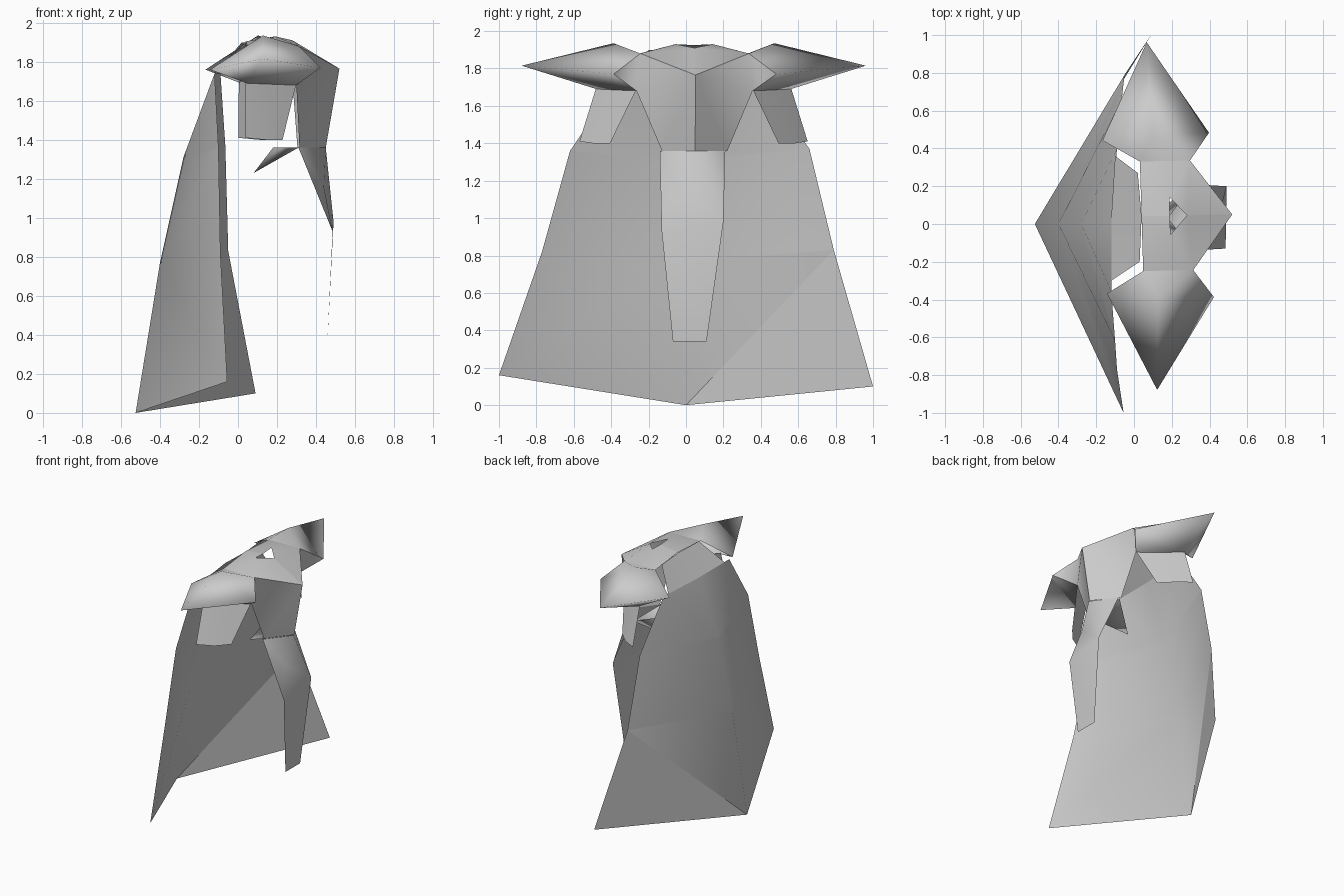
import bpy
import bmesh

cube = bpy.data.objects.get("Cube")
if cube:
    bpy.data.objects.remove(cube, do_unlink=True)

grey = bpy.data.materials.new("light_grey")
grey.use_nodes = True
colour = (0.6, 0.6, 0.6, 1)
grey.diffuse_color = colour
grey.node_tree.nodes["Principled BSDF"].inputs["Base Color"].default_value = colour


def sheet(name, points, faces, smooth=True):
    """Thin surface: faces are strings of point names."""
    bm = bmesh.new()
    v = {k: bm.verts.new(p) for k, p in points.items()}
    for f in faces.split():
        bm.faces.new([v[k] for k in f])
    bmesh.ops.triangulate(bm, faces=[f for f in bm.faces if len(f.verts) > 4])
    bmesh.ops.recalc_face_normals(bm, faces=bm.faces)
    for f in bm.faces:
        f.smooth = smooth
    me = bpy.data.meshes.new(name)
    bm.to_mesh(me)
    bm.free()
    me.materials.append(grey)
    ob = bpy.data.objects.new(name, me)
    bpy.context.collection.objects.link(ob)
    return ob


def turned(points, side=1):
    """Hood frame: mirrored by side, then turned and shifted slightly."""
    out = {}
    for k, (x, y, z) in points.items():
        y *= side
        out[k] = (x - 0.03 * y, y + 0.04 + 0.02 * x, z)
    return out


# Cape: rows of (right end, back ridge, left end), from hem to collar
rows = [
    ((-0.055, -1.0, 0.16), (-0.525, 0, 0.0), (0.09, 1.0, 0.1)),
    ((-0.09, -0.77, 0.82), (-0.4, 0, 0.77), (-0.05, 0.79, 0.83)),
    ((-0.1, -0.62, 1.36), (-0.28, 0, 1.31), (-0.065, 0.66, 1.37)),
    ((-0.12, -0.36, 1.74), (-0.12, 0, 1.74), (-0.09, 0.4, 1.74)),
]
for name, low, high in zip(("cape_lower", "cape_middle", "cape_upper"), rows, rows[1:]):
    pts = dict(zip("abcdef", low + high))
    if name == "cape_lower":
        sheet(name, pts, "abe aed bfe")
        sheet("cape_lower_flat_panel", pts, "bcf", False)
    else:
        sheet(name, pts, "abd bed bcf bfe")

# Neck panel joining the collar to the back of the crown
sheet("neck_panel", {
    "a": (-0.12, -0.3, 1.74), "b": (-0.12, 0.04, 1.74), "c": (-0.1, 0.36, 1.74),
    "d": (0.03, -0.2, 1.9), "e": (0.04, 0.04, 1.9), "f": (0.02, 0.27, 1.9)},
    "abed bcfe")

# Hood: each half has crown, pointed cap, face side and hanging flap
half = {
    "t": (0.095, 0.92, 1.815),   # cap tip
    "a": (0.115, 0.43, 1.935),   # cap peak
    "b": (-0.155, 0.405, 1.76),  # cap back corner
    "f": (0.41, 0.435, 1.77),    # cap front corner
    "n": (0.305, 0.29, 1.88),    # front notch
    "m": (0.04, 0.29, 1.88),     # back notch
    "p": (0.19, 0.1, 1.93),      # crown peak
    "r": (0.04, 0.0, 1.905),     # crown back
    "h": (0.28, 0.0, 1.91),      # crown opening front
    "q": (0.19, 0.0, 1.925),     # crown opening back
    "v": (0.52, 0.0, 1.765),     # brow
    "s": (0.29, 0.31, 1.68),     # cheek
    "u": (0.03, 0.52, 1.69),     # flap root
    "j": (0.31, 0.175, 1.36),    # jaw corner
    "c": (0.45, 0.0, 1.36),      # chin
}
for side, word in ((-1, "right"), (1, "left")):
    pts = turned(half, side)

    def part(name, faces):
        used = {k: p for k, p in pts.items() if k in faces}
        sheet(word + name, used, faces)

    part("_crown", "hpnv pmn pqrm")
    part("_cap", "taf tba anf abm anm tfu tub fsu")
    part("_face_side", "vns nfs vsjc")
    flap = {
        "u": (0.02, 0.52, 1.7), "w": (0.13, 0.43, 1.69), "s": (0.29, 0.31, 1.69),
        "a": (0.02, 0.61, 1.41), "b": (0.13, 0.54, 1.4), "c": (0.215, 0.45, 1.4)}
    sheet(word + "_flap", turned(flap, side), "uabw wbcs")

# Small tooth under the jaw
sheet("jaw_tooth", {
    "a": (0.31, -0.13, 1.36), "b": (0.31, 0.21, 1.36),
    "c": (0.18, 0.03, 1.36), "d": (0.08, 0.03, 1.23)}, "acd cbd abd")

# Long folded beard hanging from the chin
sheet("beard", {
    "a": (0.31, -0.14, 1.36), "c": (0.45, 0.04, 1.36), "b": (0.32, 0.21, 1.36),
    "m": (0.44, -0.05, 1.16), "l": (0.485, -0.13, 0.93), "r": (0.49, 0.2, 0.98),
    "x": (0.457, -0.07, 0.34), "y": (0.457, 0.11, 0.34)},
    "aml acm cbr cmr mlr lxyr")
